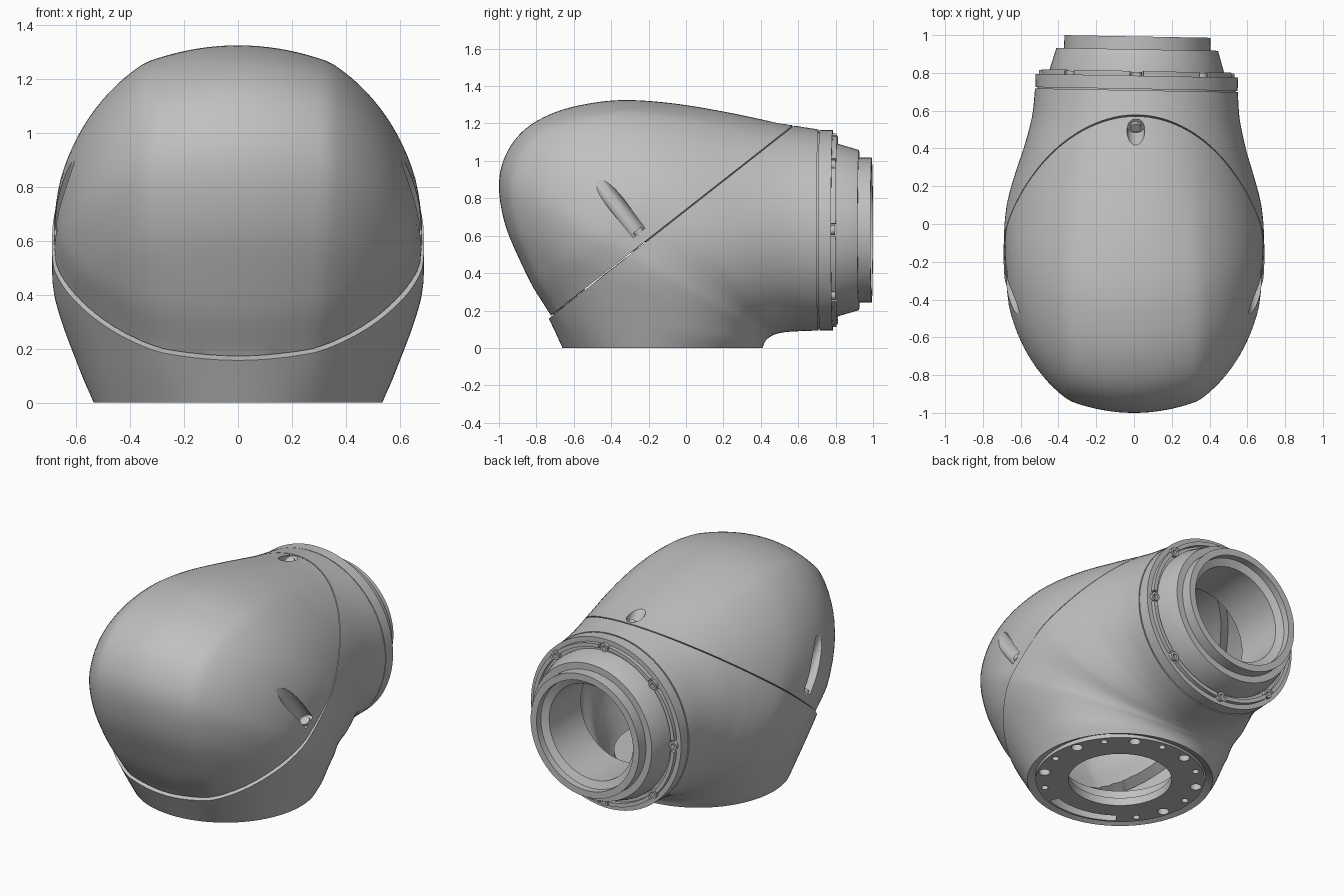
import bpy, bmesh, math
from mathutils import Matrix, Vector

if "Cube" in bpy.data.objects:
    bpy.data.objects.remove(bpy.data.objects["Cube"])

grey = bpy.data.materials.new("cast_grey")
grey.use_nodes = True
COLOUR = (0.53, 0.53, 0.53, 1)
grey.diffuse_color = COLOUR
grey.node_tree.nodes["Principled BSDF"].inputs["Base Color"].default_value = COLOUR

parts = []
TILT = math.radians(-1.05)
NECK = Matrix.Translation((0, 0, 0.63)) @ Matrix.Rotation(TILT, 4, 'Z') @ Matrix.Rotation(-math.pi / 2, 4, 'X')
SEAM = Vector((0, -0.73, 0.16))
NORMAL = Vector((0, -0.618, 0.786)).normalized()


def finish(name, bm, part=True):
    mesh = bpy.data.meshes.new(name)
    bm.to_mesh(mesh)
    bm.free()
    mesh.materials.append(grey)
    obj = bpy.data.objects.new(name, mesh)
    bpy.context.collection.objects.link(obj)
    if part:
        parts.append(obj)
    else:
        obj.hide_render = True
    return obj


def lathe(bm, profile, matrix=Matrix(), start=0, end=360, steps=96):
    """Sweep a closed (radius, height) profile around z."""
    full = end - start == 360
    rings = []
    for i in range(steps if full else steps + 1):
        a = math.radians(start + (end - start) * i / steps)
        rings.append([bm.verts.new(matrix @ Vector((r * math.cos(a), r * math.sin(a), h)))
                      for r, h in profile])
    faces = []
    n = len(profile)
    for i in range(steps):
        a, b = rings[i], rings[(i + 1) % len(rings)]
        faces += [bm.faces.new((a[j], b[j], b[(j + 1) % n], a[(j + 1) % n])) for j in range(n)]
    if not full:
        faces += [bm.faces.new(rings[0]), bm.faces.new(rings[-1][::-1])]
    bmesh.ops.recalc_face_normals(bm, faces=faces)


def cylinder(bm, base, axis, radius, depth, segments=32):
    turn = Vector((0, 0, 1)).rotation_difference(Vector(axis)).to_matrix().to_4x4()
    place = Matrix.Translation(base) @ turn @ Matrix.Translation((0, 0, depth / 2))
    bmesh.ops.create_cone(bm, cap_ends=True, segments=segments, radius1=radius,
                          radius2=radius, depth=depth, matrix=place)


def bake(obj):
    graph = bpy.context.evaluated_depsgraph_get()
    mesh = bpy.data.meshes.new_from_object(obj.evaluated_get(graph))
    obj.modifiers.clear()
    obj.data = mesh


def cut(obj, cutter):
    mod = obj.modifiers.new("cut", 'BOOLEAN')
    mod.operation = 'DIFFERENCE'
    mod.solver = 'EXACT'
    mod.object = cutter
    bake(obj)
    bpy.data.objects.remove(cutter)


# Elbow sections: outer y, z, inner y, z, half width, crown flatness
SECTIONS = [
    (-0.66, 0, 0.41, 0, 0.535, 0),
    (-0.74, 0.17, 0.418, 0.025, 0.575, 0.8),
    (-0.88, 0.45, 0.43, 0.043, 0.625, 1),
    (-0.97, 0.67, 0.442, 0.054, 0.66, 1),
    (-1.0, 0.88, 0.455, 0.062, 0.685, 1),
    (-0.96, 1.04, 0.465, 0.068, 0.69, 1),
    (-0.86, 1.17, 0.475, 0.072, 0.69, 1),
    (-0.7, 1.26, 0.485, 0.075, 0.688, 1),
    (-0.5, 1.31, 0.495, 0.078, 0.68, 1),
    (-0.3, 1.325, 0.51, 0.081, 0.66, 0.9),
    (-0.05, 1.305, 0.53, 0.084, 0.628, 0.65),
    (0.22, 1.26, 0.56, 0.087, 0.588, 0.3),
    (0.5, 1.202, 0.62, 0.09, 0.55, 0.05),
    (0.708, 1.168, 0.708, 0.093, 0.537, 0),
]


def spline(points, steps):
    ends = [points[0]] + points + [points[-1]]
    for i in range(len(points) - 1):
        a, b, c, d = ends[i:i + 4]
        for s in range(steps):
            t = s / steps
            yield [q + t / 2 * (r - p + t * (2 * p - 5 * q + 4 * r - u + t * (3 * q - 3 * r + u - p)))
                   for p, q, r, u in zip(a, b, c, d)]
    yield points[-1]


def elbow():
    bm = bmesh.new()
    rings, count = [], 112
    for oy, oz, iy, iz, width, flat in spline(SECTIONS, 6):
        inner, outer = Vector((0, iy, iz)), Vector((0, oy, oz))
        across = outer - inner
        length = across.length
        low = length * (0.5 - 0.04 * flat)
        high = length - low
        centre = inner + across * low / length
        ring = []
        for j in range(count):
            t = math.tau * j / count
            x, s = width * math.cos(t), math.sin(t)
            v = s * low
            if s > 0:
                crown = min(s * high * 1.06, high - 0.1 * (x / 0.4) ** 2)
                v = s * high * (1 - flat) + crown * flat
            p = centre + across * v / length
            p.x = x
            lean = math.sin(TILT) * max(0, min(1, p.y / 0.5))
            ring.append(bm.verts.new((x - lean * p.y, p.y + lean * x, p.z)))
        rings.append(ring)
    for a, b in zip(rings, rings[1:]):
        for j in range(count):
            k = (j + 1) % count
            bm.faces.new((a[j], b[j], b[k], a[k]))
    bm.normal_update()
    return bm


def shell(name, cover):
    bm = elbow()
    if cover:
        # Recess the cover slightly where it meets the front lip
        for v in bm.verts:
            near = max(0, 1 - abs((v.co - SEAM).dot(NORMAL)) / 0.18)
            v.co -= v.normal * 0.018 * near * max(0, min(1, -v.co.y / 0.4))
    bmesh.ops.bisect_plane(bm, geom=bm.verts[:] + bm.edges[:] + bm.faces[:],
                           plane_co=SEAM + NORMAL * (0.006 if cover else 0), plane_no=NORMAL,
                           clear_inner=cover, clear_outer=not cover)
    obj = finish(name, bm)
    wall = obj.modifiers.new("wall", 'SOLIDIFY')
    wall.thickness = 0.1 if cover else 0.05
    wall.offset = -1
    bake(obj)
    return obj


housing = shell("elbow_housing", False)
cover = shell("elbow_cover", True)

# Screw pockets in the cover
for name, base in (("left", (0.655, -0.25, 0.615)), ("right", (-0.655, -0.25, 0.615)),
                   ("rear", (0.01, 0.52, 1.165))):
    bm = bmesh.new()
    cylinder(bm, base, NORMAL, 0.047, 0.6)
    cut(cover, finish("pocket_cutter", bm, False))
    bm = bmesh.new()
    cylinder(bm, Vector(base) - NORMAL * 0.01, NORMAL, 0.028, 0.03)
    finish(name + "_cover_screw", bm)

# Base mounting ring with bolt holes, pin holes and a curved slot
bm = bmesh.new()
lathe(bm, [(0.298, 0), (0.488, 0), (0.488, 0.12), (0.34, 0.12), (0.34, 0.05), (0.298, 0.05)],
      Matrix.Translation((0, -0.125, 0)))
base_ring = finish("base_mounting_ring", bm)
bm = bmesh.new()
for angles, radius in (((16, 61, 106, 151, 196, 331), 0.033), ((38, 83, 128, 173, 218, 308, 353), 0.02)):
    for angle in angles:
        a = math.radians(angle)
        cylinder(bm, (0.445 * math.cos(a), 0.445 * math.sin(a) - 0.125, -0.05), (0, 0, 1), radius, 0.14, 24)
lathe(bm, [(0.415, -0.05), (0.475, -0.05), (0.475, 0.09), (0.415, 0.09)],
      Matrix.Translation((0, -0.125, 0)), 233, 289, 24)
cut(base_ring, finish("hole_cutter", bm, False))

# Rear flange and stepped collar
bm = bmesh.new()
lathe(bm, [(0.46, 0.715), (0.536, 0.715), (0.536, 0.785), (0.46, 0.785)], NECK)
finish("neck_flange", bm)
bm = bmesh.new()
lathe(bm, [(0.3, 0.62), (0.3, 0.93), (0.345, 0.95), (0.345, 0.993), (0.387, 0.993),
           (0.387, 0.925), (0.428, 0.925), (0.462, 0.81), (0.462, 0.75), (0.525, 0.75),
           (0.525, 0.69), (0.48, 0.62)], NECK)
finish("neck_collar", bm)

# Interrupted rib with a screw in every gap
ribs, screws = bmesh.new(), bmesh.new()
for i in range(8):
    angle = i * 45
    lathe(ribs, [(0.482, 0.78), (0.506, 0.78), (0.506, 0.81), (0.482, 0.81)], NECK,
          angle + 4, angle + 41, 12)
    a = math.radians(angle)
    spot = NECK @ Matrix.Translation((0.49 * math.cos(a), 0.49 * math.sin(a), 0.78))
    lathe(screws, [(0.013, 0), (0.027, 0), (0.027, 0.025), (0.013, 0.025)], spot, steps=20)
finish("flange_ribs", ribs)
finish("flange_screws", screws)

# Smooth shading with sharp machined edges
bpy.ops.object.select_all(action='DESELECT')
for obj in parts:
    obj.select_set(True)
bpy.context.view_layer.objects.active = housing
bpy.ops.object.shade_smooth_by_angle(angle=math.radians(30))
